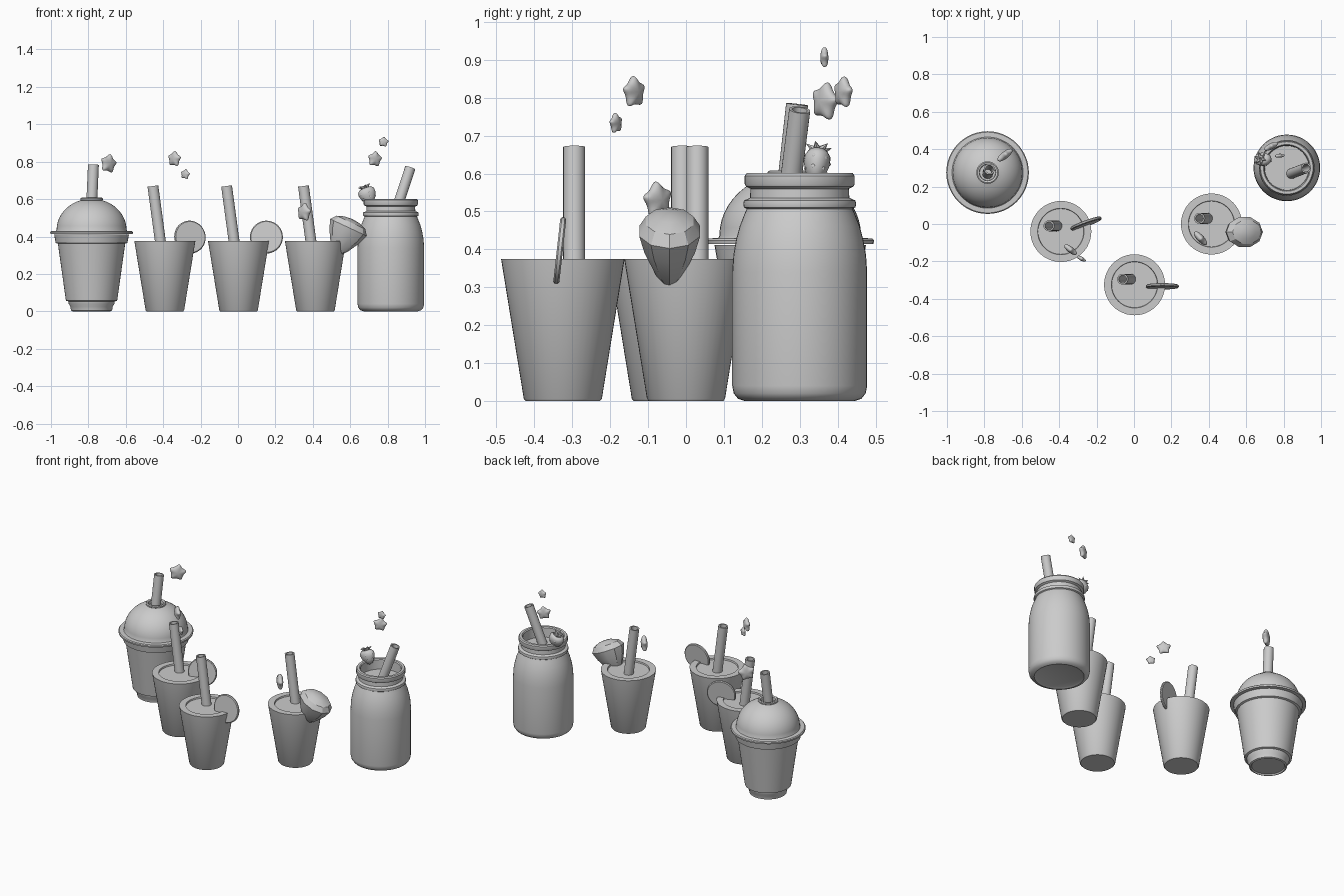
import bpy, bmesh, math
from mathutils import Matrix, Vector

old = bpy.data.objects.get("Cube")
if old:
    bpy.data.objects.remove(old, do_unlink=True)

grey = bpy.data.materials.new("plain_grey")
grey.use_nodes = True
grey.diffuse_color = (0.6, 0.6, 0.6, 1)
grey.node_tree.nodes["Principled BSDF"].inputs["Base Color"].default_value = (0.6, 0.6, 0.6, 1)


def finish(name, bm, matrix, angle=35):
    bmesh.ops.remove_doubles(bm, verts=bm.verts, dist=1e-5)
    bmesh.ops.recalc_face_normals(bm, faces=bm.faces)
    me = bpy.data.meshes.new(name)
    bm.to_mesh(me)
    bm.free()
    me.materials.append(grey)
    me.shade_smooth()
    me.set_sharp_from_angle(angle=math.radians(angle))
    ob = bpy.data.objects.new(name, me)
    ob.matrix_world = matrix
    bpy.context.collection.objects.link(ob)
    return ob


def lathe(name, profile, origin, axis=(0, 0, 1), segs=48, squash=1, angle=35):
    """Spin (radius, height) points round an axis."""
    bm = bmesh.new()
    rings = []
    for r, z in profile:
        if r == 0:
            rings.append([bm.verts.new((0, 0, z))] * segs)
        else:
            rings.append([bm.verts.new((r * math.cos(a), squash * r * math.sin(a), z))
                          for a in (math.tau * i / segs for i in range(segs))])
    for lo, hi in zip(rings, rings[1:]):
        for i in range(segs):
            j = (i + 1) % segs
            quad = list(dict.fromkeys((lo[i], lo[j], hi[j], hi[i])))
            if len(quad) > 2:
                bm.faces.new(quad)
    z = Vector(axis).normalized()
    y = z.cross(Vector((1, 0, 0))).normalized()
    x = y.cross(z)
    rot = Matrix((x, y, z)).transposed().to_4x4()
    return finish(name, bm, Matrix.Translation(origin) @ rot, angle)


def straw(name, base, top, r=0.029):
    base, top = Vector(base), Vector(top)
    length = (top - base).length
    ri = r * 0.72
    lathe(name, [(r, 0), (r, length), (ri, length), (ri, 0), (r, 0)],
          base, top - base, segs=24)


def star(name, centre, r, turn, roll):
    """Puffy five-pointed star, standing upright and turned about z."""
    bm = bmesh.new()
    R, half = r * 1.28, r * 0.38
    sides = []
    for s in (-1, 1):
        ring = []
        for i in range(10):
            a = math.pi * i / 5 + math.pi / 2
            q = R if i % 2 == 0 else R * 0.5
            ring.append(bm.verts.new((q * math.cos(a), s * half * 0.6, q * math.sin(a))))
        pole = bm.verts.new((0, s * half * 1.2, 0))
        for i in range(10):
            bm.faces.new((pole, ring[i], ring[(i + 1) % 10]))
        sides.append(ring)
    for i in range(10):
        j = (i + 1) % 10
        bm.faces.new((sides[0][i], sides[0][j], sides[1][j], sides[1][i]))
    m = (Matrix.Translation(centre) @ Matrix.Rotation(math.radians(turn), 4, 'Z')
         @ Matrix.Rotation(math.radians(roll), 4, 'Y'))
    ob = finish(name, bm, m, 180)
    ob.modifiers.new("puff", 'SUBSURF').levels = 2
    ob.modifiers["puff"].render_levels = 2


def slice_disc(name, centre, turn):
    t = math.radians(turn)
    axis = Vector((math.sin(t), -math.cos(t), 0.11))
    h = 0.008
    lathe(name, [(0, -h), (0.083, -h), (0.088, -h * 0.5), (0.088, h * 0.5), (0.083, h), (0, h)],
          centre, axis, segs=40)


# Three tapered tumblers with a shallow recess and a leaning straw
tumbler = [(0, 0), (0.098, 0), (0.103, 0.006), (0.163, 0.375),
           (0.124, 0.375), (0.122, 0.366), (0, 0.366)]
for side, x, y in (("left_end", 0.414, 0), ("middle", 0.003, -0.325), ("right_end", -0.391, -0.04)):
    lathe(side + "_tumbler", tumbler, (x, y, 0))
    straw(side + "_tumbler_straw", (x - 0.014, y + 0.03, 0.3), (x - 0.064, y + 0.03, 0.67))

# Citrus slices on the rims
slice_disc("middle_citrus_slice", (0.152, -0.333, 0.397), 0)
slice_disc("right_citrus_slice", (-0.257, 0.003, 0.397), 20)

# Fruit wedge on the left tumbler
lathe("fruit_wedge", [(0, 0), (0.05, 0.06), (0.09, 0.13), (0.108, 0.18),
                      (0.085, 0.21), (0.045, 0.225), (0, 0.23)],
      (0.515, -0.043, 0.285), (0.423, 0, 0.906), segs=10, squash=0.78, angle=30)

# Domed cup
dome_centre = (-0.783, 0.275, 0)
lathe("domed_cup", [(0, 0.008), (0.095, 0.008), (0.1, 0), (0.11, 0.004), (0.113, 0.025),
                    (0.122, 0.04), (0.124, 0.053), (0.137, 0.057), (0.18, 0.362),
                    (0.192, 0.366), (0.2, 0.412), (0, 0.412)], dome_centre)
dome = [(0.187 * math.cos(a), 0.436 + 0.166 * math.sin(a))
        for a in (math.radians(7.2 * i) for i in range(11))]
lathe("dome_lid", [(0, 0.414), (0.22, 0.414), (0.221, 0.424), (0.216, 0.429), (0.19, 0.43)]
      + dome + [(0.06, 0.596), (0.06, 0.604), (0.054, 0.608), (0.044, 0.604),
                (0.042, 0.585), (0, 0.585)], dome_centre)
straw("dome_straw", (-0.788, 0.256, 0.45), (-0.773, 0.293, 0.783))

# Screw-neck jar
jar_x, jar_y = 0.817, 0.3
lathe("jar", [(0, 0.008), (0.13, 0.006), (0.145, 0), (0.163, 0.006), (0.174, 0.02),
              (0.178, 0.04), (0.178, 0.34), (0.175, 0.385), (0.168, 0.425), (0.158, 0.462),
              (0.147, 0.49), (0.14, 0.507), (0.147, 0.511), (0.149, 0.52), (0.147, 0.529),
              (0.131, 0.536), (0.13, 0.56), (0.142, 0.566), (0.145, 0.572), (0.145, 0.594),
              (0.14, 0.601), (0.125, 0.601), (0.12, 0.595), (0.118, 0.535), (0, 0.535)],
      (jar_x, jar_y, 0))
straw("jar_straw", (0.833, 0.266, 0.5), (0.921, 0.3, 0.768), 0.028)

# Berry perched on the jar rim, with seeds and a leafy crown
berry = Vector((0.692, 0.345, 0.625))
lean = Vector((-0.35, 0.1, 0.9)).normalized()
lathe("berry", [(0, -0.052), (0.02, -0.045), (0.036, -0.025), (0.046, 0),
                (0.046, 0.02), (0.034, 0.034), (0, 0.038)],
      berry, lean, segs=20, squash=0.75, angle=60)
side = lean.orthogonal().normalized()
for i in range(6):
    out = Matrix.Rotation(math.tau * i / 6, 3, lean) @ side
    tip = (out + lean * 0.5).normalized()
    lathe("berry_leaf", [(0, 0), (0.011, 0.012), (0, 0.04)],
          berry + lean * 0.034, tip, segs=6)
    flat = Vector((out.x, out.y * 0.75, out.z))
    for h, r in ((0.008, 0.046), (-0.02, 0.039)):
        lathe("berry_seed", [(0, -0.003), (0.005, 0), (0, 0.004)],
              berry + lean * h + flat * r, out, segs=8)

# Floating stars: centre, radius, turn about z, roll
stars = [((-0.692, 0.367, 0.79), 0.052, 38, 12), ((-0.34, -0.137, 0.815), 0.043, -38, 5),
         ((-0.282, -0.185, 0.733), 0.028, -30, 10), ((0.354, -0.075, 0.53), 0.05, -46, 8),
         ((0.732, 0.415, 0.814), 0.043, 28, 8), ((0.778, 0.365, 0.906), 0.028, 5, 8)]
for centre, r, turn, roll in stars:
    star("star", centre, r, turn, roll)
